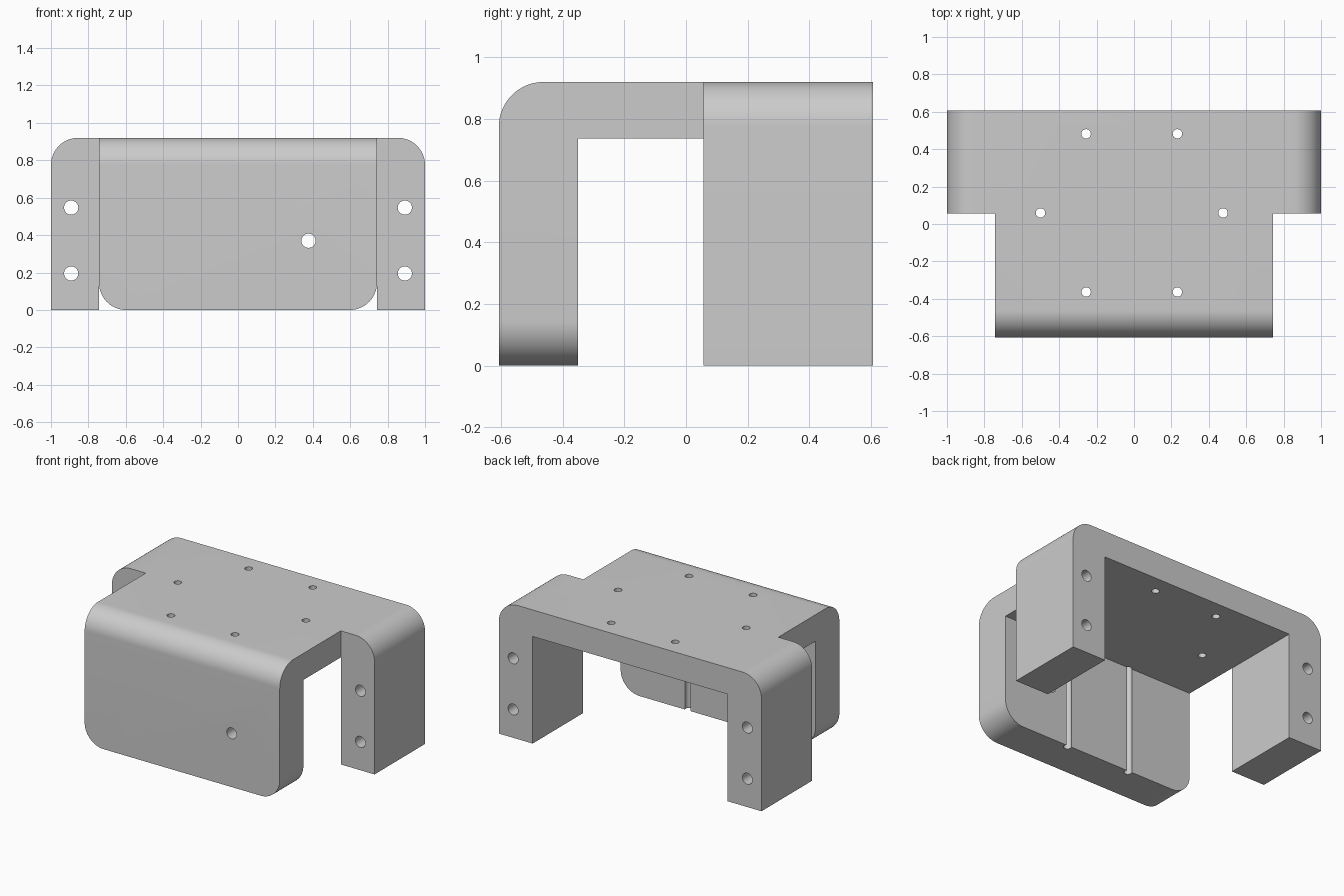
import bpy, bmesh
from mathutils import Matrix, Vector

cube = bpy.data.objects.get("Cube")
if cube:
    bpy.data.objects.remove(cube, do_unlink=True)

HEIGHT, UNDER = 0.92, 0.737      # top and underside of the deck
BACK, STEP, FRONT = 0.607, 0.057, -0.607
INNER, WALL = 0.743, -0.35       # half width of front part, inside of front wall
RADIUS = 0.145

grey = bpy.data.materials.new("light grey")
grey.use_nodes = True
colour = (0.6, 0.6, 0.6, 1)
grey.diffuse_color = colour
grey.node_tree.nodes["Principled BSDF"].inputs["Base Color"].default_value = colour


def finish(name, bm):
    bmesh.ops.recalc_face_normals(bm, faces=bm.faces[:])
    mesh = bpy.data.meshes.new(name)
    bm.to_mesh(mesh)
    bm.free()
    mesh.materials.append(grey)
    obj = bpy.data.objects.new(name, mesh)
    bpy.context.collection.objects.link(obj)
    return obj


def prism(name, points, sweep, rounded):
    """Sweep a flat outline, then round the edges picked by a rule."""
    bm = bmesh.new()
    face = bm.faces.new([bm.verts.new(p) for p in points])
    new = bmesh.ops.extrude_face_region(bm, geom=[face])["geom"]
    moved = [v for v in new if isinstance(v, bmesh.types.BMVert)]
    bmesh.ops.translate(bm, verts=moved, vec=sweep)
    edges = [e for e in bm.edges if rounded(*(v.co for v in e.verts))]
    bmesh.ops.bevel(bm, geom=edges, offset=RADIUS, offset_type='OFFSET',
                    segments=16, profile=0.5, affect='EDGES')
    return finish(name, bm)


def close(a, b):
    return abs(a - b) < 1e-4


# Rear bridge: deck with two legs, rounded upper corners
arch = [(-1, 0), (-INNER, 0), (-INNER, UNDER), (INNER, UNDER),
        (INNER, 0), (1, 0), (1, HEIGHT), (-1, HEIGHT)]
bracket = prism("mounting_bracket", [(x, STEP, z) for x, z in arch],
                Vector((0, BACK - STEP, 0)),
                lambda a, b: close(a.z, HEIGHT) and close(b.z, HEIGHT)
                and close(a.x, b.x))

# Front cover: deck turning down into a wall with rounded lower corners
hook = [(FRONT, 0), (WALL, 0), (WALL, UNDER), (STEP, UNDER),
        (STEP, HEIGHT), (FRONT, HEIGHT)]
cover = prism("front_cover", [(-INNER, y, z) for y, z in hook],
              Vector((2 * INNER, 0, 0)),
              lambda a, b: (close(a.x, b.x) and close(a.z, 0) and close(b.z, 0))
              or (close(a.y, FRONT) and close(b.y, FRONT)
                  and close(a.z, HEIGHT) and close(b.z, HEIGHT)))

# Drill holes: deck holes run straight down, the others run front to back
bm = bmesh.new()


def drill(x, y, z, radius, turn):
    bmesh.ops.create_cone(bm, cap_ends=True, segments=32, radius1=radius,
                          radius2=radius, depth=3,
                          matrix=Matrix.Translation((x, y, z)) @ turn)


upright = Matrix.Identity(4)
lying = Matrix.Rotation(1.5707963, 4, 'X')
for x, y in [(-0.256, 0.482), (0.232, 0.482), (-0.5, 0.059),
             (0.476, 0.059), (-0.256, -0.364), (0.232, -0.364)]:
    drill(x, y, 0.5, 0.025, upright)
for x in (-0.892, 0.892):
    for z in (0.195, 0.547):
        drill(x, 0, z, 0.038, lying)
# This one pierces only the front wall
drill(0.377, -1.6, 0.37, 0.038, lying)
drills = finish("drill_cutter", bm)

# Join the two bodies and drill them
bpy.ops.object.select_all(action='DESELECT')
bpy.context.view_layer.objects.active = bracket
bracket.select_set(True)
for tool, action in ((cover, 'UNION'), (drills, 'DIFFERENCE')):
    mod = bracket.modifiers.new(action.title(), 'BOOLEAN')
    mod.operation = action
    mod.solver = 'EXACT'
    mod.object = tool
    bpy.ops.object.modifier_apply(modifier=mod.name)
    bpy.data.objects.remove(tool, do_unlink=True)

# Smooth shading with sharp corners
bpy.ops.object.shade_smooth_by_angle(angle=0.52)
